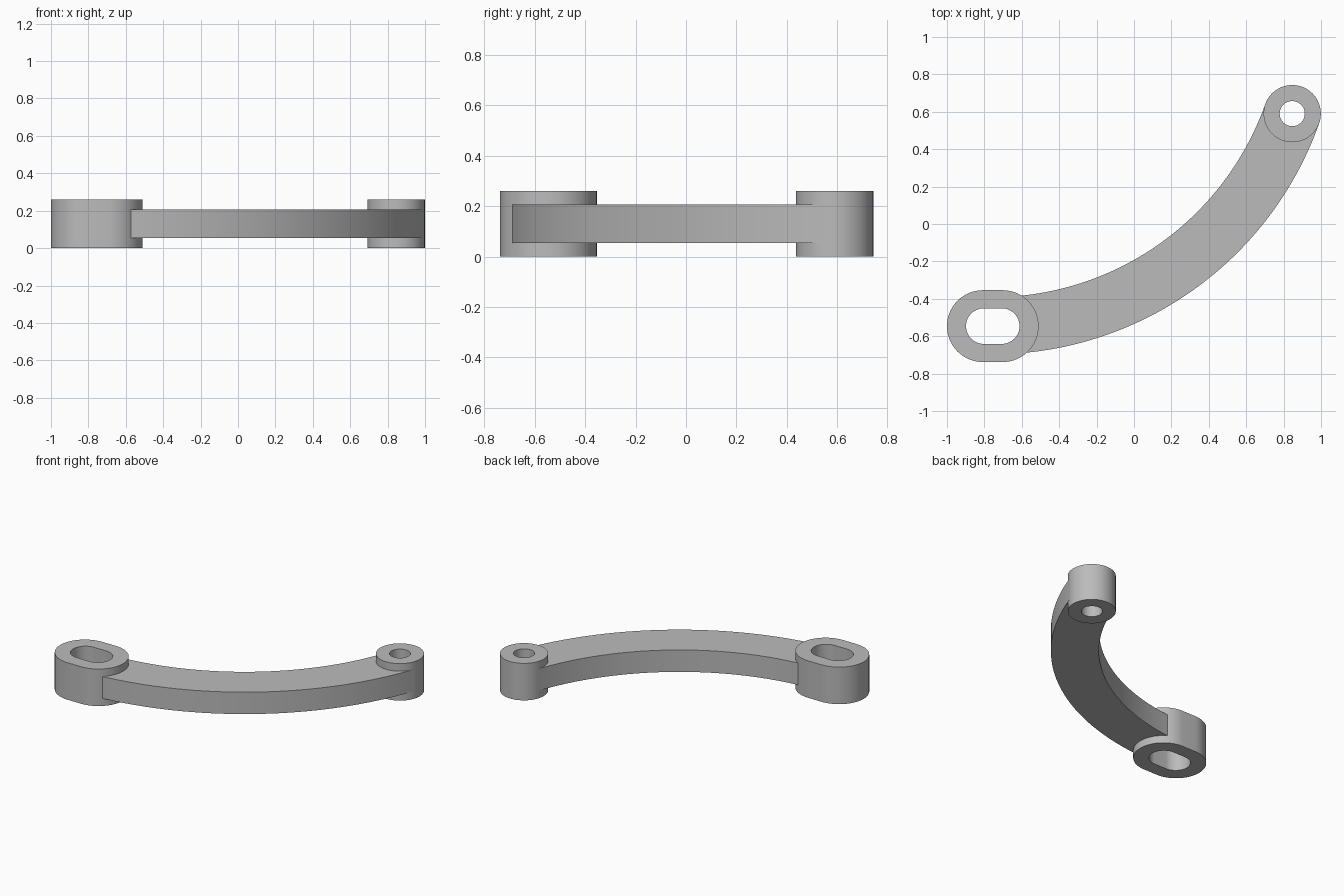
import bpy, bmesh, math
from mathutils import Vector

cube = bpy.data.objects.get("Cube")
if cube:
    bpy.data.objects.remove(cube, do_unlink=True)

grey = bpy.data.materials.new("plain grey")
grey.use_nodes = True
grey.diffuse_color = (0.5, 0.5, 0.5, 1)
grey.node_tree.nodes["Principled BSDF"].inputs["Base Color"].default_value = grey.diffuse_color

HEIGHT = 0.26
ARC_CENTRE = Vector((-0.76, 1.16))
PIVOT = Vector((0.846, 0.59))
SLOT = Vector((-0.755, -0.546))
PIVOT_R = 0.153


def arc(centre, radius, start, end, steps):
    """Points along a circular arc, both ends included."""
    angles = [start + (end - start) * i / steps for i in range(steps + 1)]
    return [centre + radius * Vector((math.cos(a), math.sin(a))) for a in angles]


def stadium(centre, radius, half):
    """Rounded slot outline lying along x; a circle when half is zero."""
    shift = Vector((half, 0))
    right = arc(centre + shift, radius, -math.pi / 2, math.pi / 2, 32)
    left = arc(centre - shift, radius, math.pi / 2, math.pi * 1.5, 32)
    return right + left if half else right[:-1] + left[:-1]


def finish(name, bm):
    bmesh.ops.recalc_face_normals(bm, faces=bm.faces)
    mesh = bpy.data.meshes.new(name)
    bm.to_mesh(mesh)
    bm.free()
    mesh.materials.append(grey)
    obj = bpy.data.objects.new(name, mesh)
    bpy.context.collection.objects.link(obj)
    bpy.ops.object.select_all(action='DESELECT')
    obj.select_set(True)
    bpy.context.view_layer.objects.active = obj
    bpy.ops.object.shade_smooth_by_angle(angle=math.radians(30))


def boss(name, outer, inner):
    """Upright tube between two matching outlines."""
    bm = bmesh.new()
    loops = [[bm.verts.new((p.x, p.y, z)) for p in line]
             for line, z in ((outer, 0), (outer, HEIGHT), (inner, HEIGHT), (inner, 0))]
    count = len(outer)
    for k in range(4):
        a, b = loops[k], loops[(k + 1) % 4]
        for i in range(count):
            j = (i + 1) % count
            bm.faces.new((a[i], a[j], b[j], b[i]))
    finish(name, bm)


def plate(name, outline, bottom, top):
    """Flat outline extruded upward."""
    bm = bmesh.new()
    face = bm.faces.new([bm.verts.new((p.x, p.y, bottom)) for p in outline])
    result = bmesh.ops.extrude_face_region(bm, geom=[face])
    verts = [g for g in result["geom"] if isinstance(g, bmesh.types.BMVert)]
    bmesh.ops.translate(bm, verts=verts, vec=(0, 0, top - bottom))
    finish(name, bm)


# End bosses with a slotted hole and a round hole
boss("slotted_boss", stadium(SLOT, 0.192, 0.053), stadium(SLOT, 0.095, 0.048))
boss("pivot_boss", stadium(PIVOT, PIVOT_R, 0), stadium(PIVOT, 0.067, 0))

# Curved arm, hollowed at its far end to wrap the pivot boss
spoke = PIVOT - ARC_CENTRE
end = math.atan2(spoke.y, spoke.x)
start = math.atan2(-1.696, 0.16)
outline = arc(ARC_CENTRE, spoke.length + PIVOT_R, start, end, 48)
outline += arc(PIVOT, PIVOT_R - 0.002, end, end - math.pi, 24)
outline += arc(ARC_CENTRE, spoke.length - PIVOT_R, end, start, 48)
plate("curved_arm", outline, 0.053, 0.207)
